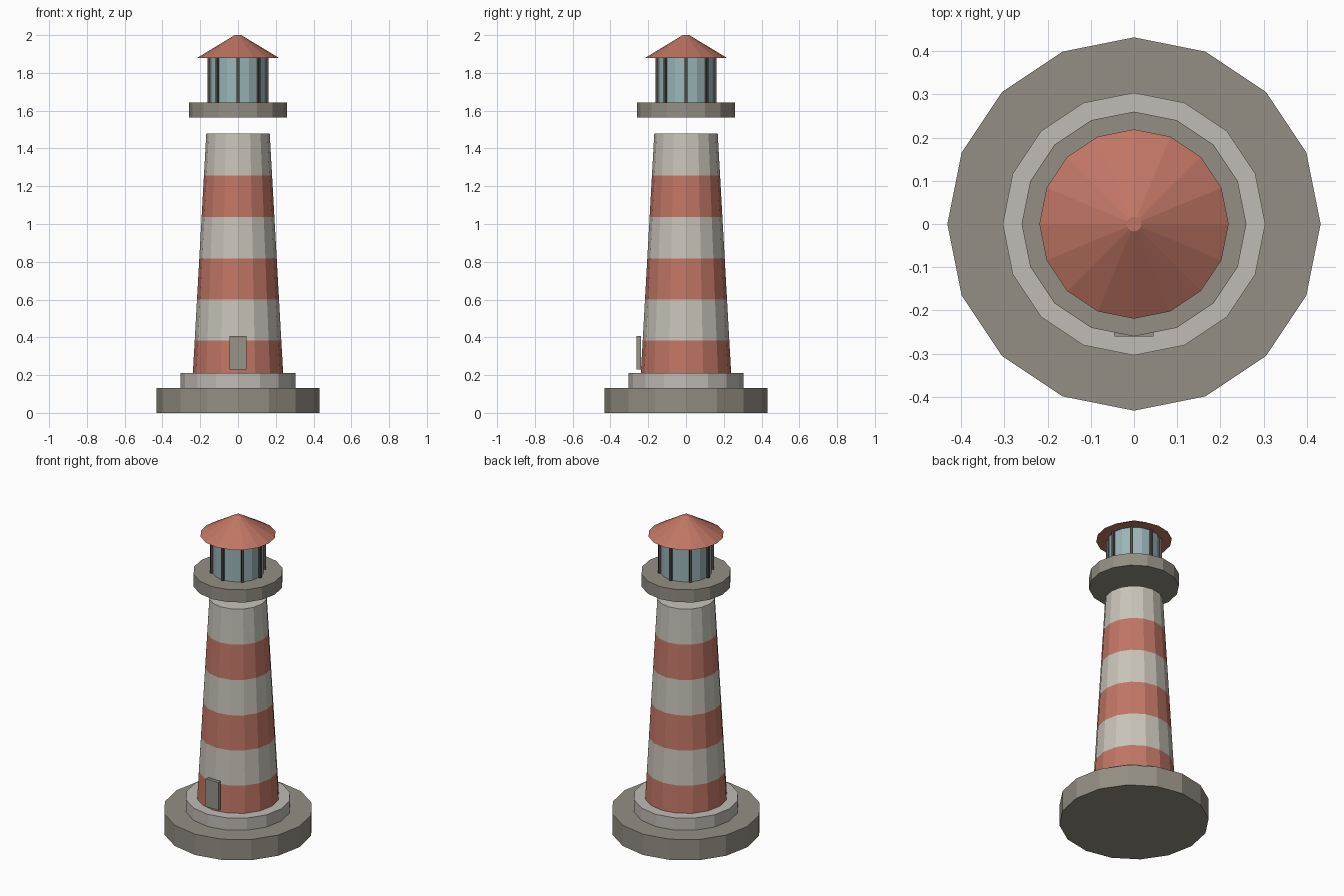
import bpy, bmesh, math

if "Cube" in bpy.data.objects:
    bpy.data.objects.remove(bpy.data.objects["Cube"])

SIDES = 16


def material(name, rgb):
    m = bpy.data.materials.new(name)
    m.diffuse_color = (*rgb, 1.0)
    m.use_nodes = True
    m.node_tree.nodes["Principled BSDF"].inputs["Base Color"].default_value = m.diffuse_color
    return m


stone = material("dark stone", (0.30, 0.275, 0.23))
pale = material("pale stone", (0.53, 0.50, 0.47))
white = material("white paint", (0.58, 0.55, 0.49))
red = material("red paint", (0.53, 0.18, 0.13))
glass = material("lantern glass", (0.33, 0.47, 0.49))
metal = material("dark metal", (0.08, 0.07, 0.06))
door_grey = material("door grey", (0.31, 0.295, 0.255))


def finish(name, bm, mats):
    bmesh.ops.recalc_face_normals(bm, faces=bm.faces)
    me = bpy.data.meshes.new(name)
    bm.to_mesh(me)
    bm.free()
    for m in mats:
        me.materials.append(m)
    ob = bpy.data.objects.new(name, me)
    bpy.context.collection.objects.link(ob)
    return ob


def lathe(name, profile, mats, rule=None):
    """Capped faceted solid from (radius, z) points, bottom to top."""
    bm = bmesh.new()
    rings = []
    for r, z in profile:
        rings.append([bm.verts.new((r * math.cos(math.tau * i / SIDES),
                                    r * math.sin(math.tau * i / SIDES), z))
                      for i in range(SIDES)])
    for k, (a, b) in enumerate(zip(rings, rings[1:])):
        for i in range(SIDES):
            j = (i + 1) % SIDES
            f = bm.faces.new((a[i], a[j], b[j], b[i]))
            f.material_index = rule(k) if rule else 0
    bm.faces.new(rings[0][::-1])
    top = bm.faces.new(rings[-1])
    top.material_index = rule(len(rings) - 2) if rule else 0
    return finish(name, bm, mats)


def add_box(bm, lo, hi, angle=0.0):
    geo = bmesh.ops.create_cube(bm, size=1.0)["verts"]
    for v in geo:
        p = [lo[i] + (v.co[i] + 0.5) * (hi[i] - lo[i]) for i in range(3)]
        c, s = math.cos(angle), math.sin(angle)
        v.co = (p[0] * c - p[1] * s, p[0] * s + p[1] * c, p[2])


# Foundation and plinth
lathe("foundation", [(0.432, 0.0), (0.432, 0.132)], [stone])
lathe("plinth", [(0.304, 0.132), (0.304, 0.21)], [pale])

# Tapered tower with alternating stripes
heights = [0.21, 0.382, 0.60, 0.818, 1.038, 1.257, 1.478]
taper = [(0.239 - 0.071 * (z - 0.21) / 1.268, z) for z in heights]
lathe("tower", taper, [red, white], lambda k: k % 2)

# Gallery, floating a little above the tower
lathe("gallery", [(0.26, 1.563), (0.26, 1.643)], [stone])

# Lantern room with eight upright bars
lathe("lantern_glass", [(0.15, 1.643), (0.15, 1.88)], [glass])
bm = bmesh.new()
for i in range(8):
    add_box(bm, (0.146, -0.008, 1.643), (0.162, 0.008, 1.88), math.tau * i / 8)
finish("lantern_bars", bm, [metal])

# Conical roof with a small flat tip
lathe("roof", [(0.219, 1.878), (0.017, 2.0)], [red])

# Door on the front
bm = bmesh.new()
add_box(bm, (-0.045, -0.261, 0.23), (0.045, -0.238, 0.408))
finish("door", bm, [door_grey])
